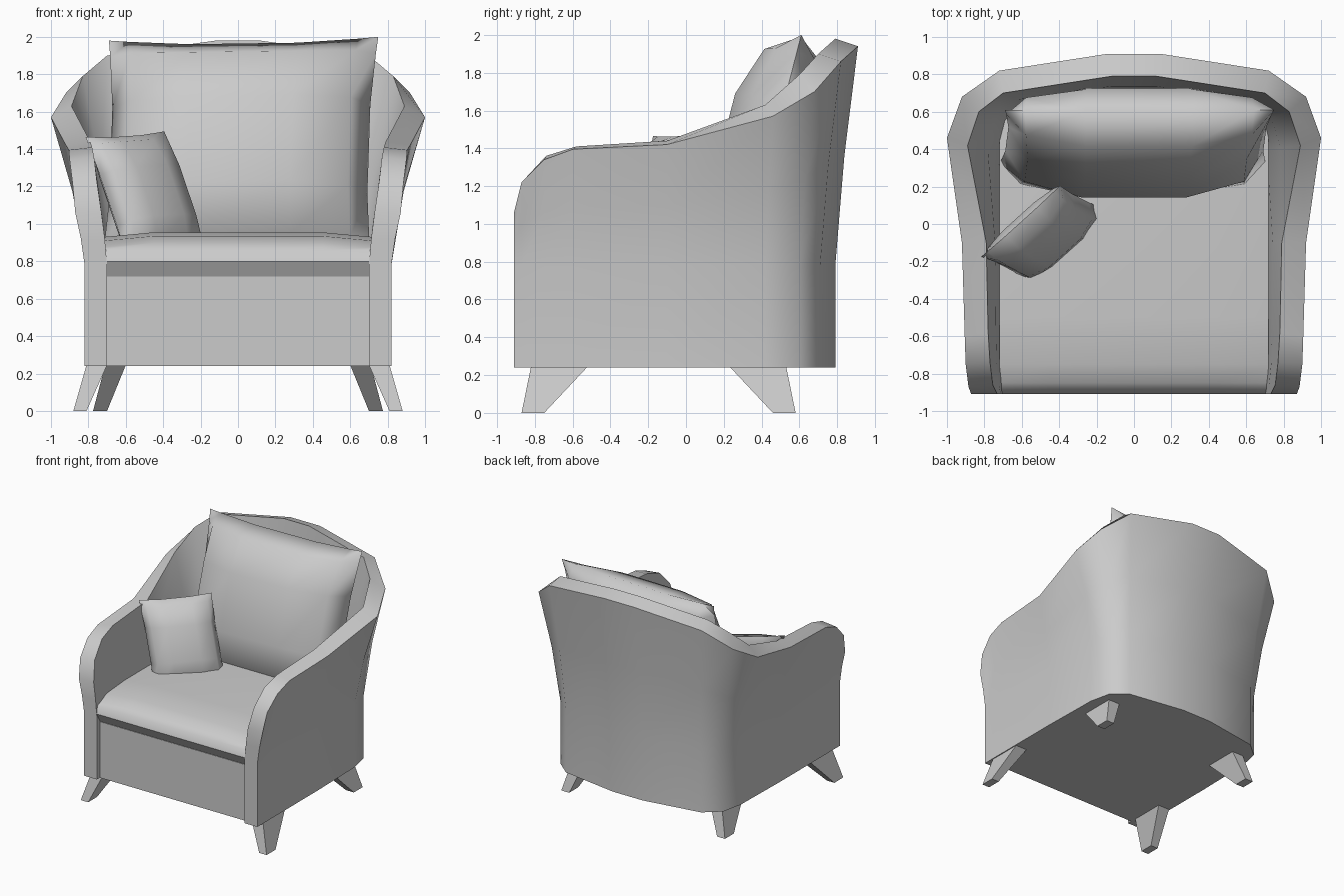
import bpy, bmesh
from math import radians
from mathutils import Vector as V

if "Cube" in bpy.data.objects:
    bpy.data.objects.remove(bpy.data.objects["Cube"])


def make(name, verts, faces, smooth=43):
    bm = bmesh.new()
    vs = [bm.verts.new(v) for v in verts]
    for f in faces:
        bm.faces.new([vs[i] for i in f])
    bmesh.ops.recalc_face_normals(bm, faces=bm.faces)
    me = bpy.data.meshes.new(name)
    bm.to_mesh(me)
    bm.free()
    ob = bpy.data.objects.new(name, me)
    bpy.context.collection.objects.link(ob)
    if smooth:
        bpy.ops.object.select_all(action='DESELECT')
        ob.select_set(True)
        bpy.context.view_layer.objects.active = ob
        bpy.ops.object.shade_smooth_by_angle(angle=radians(smooth))
    return ob


def loft(name, rings, smooth=43):
    """Skin a list of equal closed rings and cap both ends."""
    n = len(rings[0])
    faces = [(i * n + j, i * n + (j + 1) % n, (i + 1) * n + (j + 1) % n, (i + 1) * n + j)
             for i in range(len(rings) - 1) for j in range(n)]
    last = (len(rings) - 1) * n
    faces += [tuple(range(n)), tuple(range(last, last + n))]
    return make(name, [p for r in rings for p in r], faces, smooth)


def mirrored(p):
    return (-p[0], p[1], p[2])


# Wrap-around shell: outer base, outer rim, inner rim, inner base per station (right half)
stations = [
    ((.82, -.91), (.87, -.91, 1.06), (.73, -.91, 1.06), (.70, -.91)),
    ((.82, -.87), (.885, -.87, 1.22), (.755, -.86, 1.23), (.70, -.86)),
    ((.82, -.75), (.90, -.75, 1.34), (.77, -.74, 1.36), (.71, -.74)),
    ((.82, -.60), (.905, -.60, 1.395), (.78, -.58, 1.41), (.71, -.58)),
    ((.82, -.10), (.92, -.10, 1.42), (.79, -.10, 1.44), (.71, -.10)),
    ((.81, .42), (1.0, .46, 1.57), (.89, .42, 1.63), (.71, .40)),
    ((.77, .60), (.92, .68, 1.70), (.83, .60, 1.79), (.67, .55)),
    ((.64, .71), (.72, .82, 1.86), (.70, .70, 1.90), (.58, .64)),
    ((.14, .79), (.14, .91, 1.94), (.12, .79, 1.98), (.12, .70)),
]


def flare(base, top):
    b = V((base[0], base[1], .78))
    t = V(top)
    m = b.lerp(t, .4)
    m.z = (b.z + t.z) / 2
    return tuple(m)


half = []
for ob, ot, it, ib in stations:
    half.append([(*ob, .24), (*ob, .78), flare(ob, ot), ot,
                 it, flare(ib, it), (*ib, .78), (*ib, .24)])
loft("shell", half + [[mirrored(p) for p in r] for r in reversed(half)])

# Seat base filling the shell
plan = [(.71, -.87)] + [s[3] for s in stations[2:]]
plan += [(-x, y) for x, y in reversed(plan)]
loft("seat_base", [[(x, y, z) for x, y in plan] for z in (.24, .72)], 0)

# Seat cushion: side profile swept across, lower at the ends
profile = [(-.86, .71), (-.91, .80), (-.89, .86), (-.85, .90), (-.75, .935), (-.5, .955),
           (.58, .955), (.58, .71)]
loft("seat_cushion", [[(x, y, z - (drop if z > .88 else 0)) for y, z in profile]
                      for x, drop in ((-.72, .025), (-.45, 0), (.45, 0), (.72, .025))])


def pillow(name, centre, u_axis, v_axis, front, back, pinch):
    c, ua, va = V(centre), V(u_axis), V(v_axis)
    n = ua.cross(va).normalized()
    t = [-1, -.85, -.4, .4, .85, 1]
    k = len(t)
    verts, faces, index = [], [], {}
    for side, thick in ((0, front), (1, -back)):
        for i, u in enumerate(t):
            for j, v in enumerate(t):
                rim = abs(u) == 1 or abs(v) == 1
                if rim and side:
                    index[1, i, j] = index[0, i, j]
                    continue
                h = thick * ((1 - u * u) * (1 - v * v)) ** .38
                index[side, i, j] = len(verts)
                verts.append(c + ua * u * (1 - pinch * (1 - v * v))
                             + va * v * (1 - pinch * (1 - u * u)) + n * h)
        for i in range(k - 1):
            for j in range(k - 1):
                faces.append([index[side, a, b] for a, b in
                              ((i, j), (i + 1, j), (i + 1, j + 1), (i, j + 1))])
    return make(name, verts, faces, 75)


# Large back pillow and small scatter pillow, both sunk into the seat
pillow("back_pillow", (.01, .455, 1.39), (.72, 0, .01), (.02, .155, .60), .30, .25, .05)
pillow("small_pillow", (-.49, -.045, 1.14), (.21, .19, .015), (-.115, .06, .34), .14, .09, .04)


# Splayed tapered legs: x and y ranges at top and at foot
def leg(name, top, foot):
    for side, s in (("right", 1), ("left", -1)):
        rings = []
        for (x0, x1, y0, y1), z in ((top, .245), (foot, 0)):
            rings.append([(s * x0, y0, z), (s * x1, y0, z), (s * x1, y1, z), (s * x0, y1, z)])
        loft(f"{name}_{side}", rings, 0)


leg("front_leg", (.70, .81, -.82, -.52), (.81, .88, -.87, -.75))
leg("back_leg", (.60, .71, .23, .53), (.70, .775, .46, .58))
